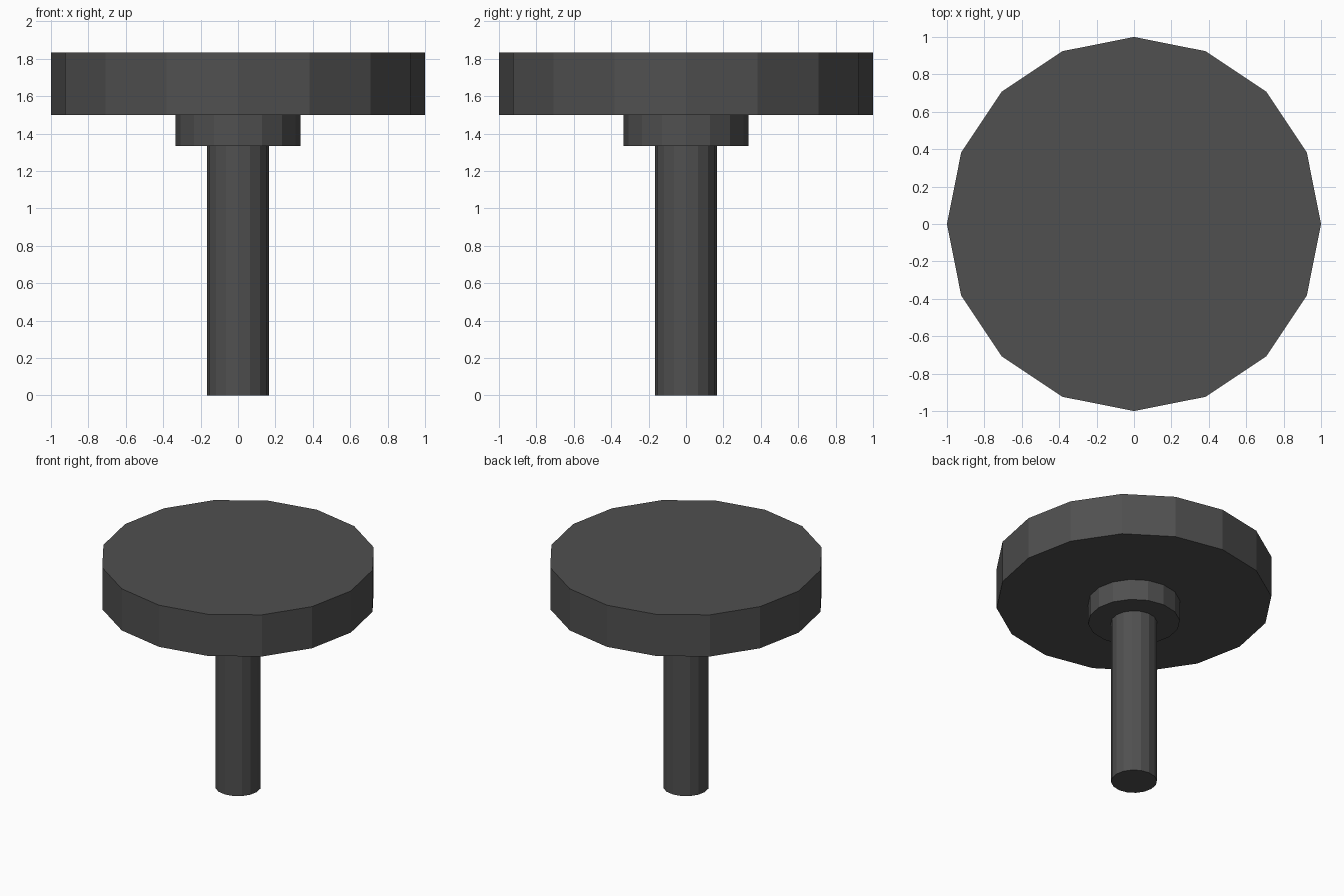
import bpy

if "Cube" in bpy.data.objects:
    bpy.data.objects.remove(bpy.data.objects["Cube"])

# single dark grey colour
grey = bpy.data.materials.new("dark grey")
grey.diffuse_color = (0.08, 0.08, 0.08, 1)
grey.use_nodes = True
grey.node_tree.nodes["Principled BSDF"].inputs["Base Color"].default_value = grey.diffuse_color


def disc(name, radius, z0, z1):
    bpy.ops.mesh.primitive_cylinder_add(
        vertices=16, radius=radius, depth=z1 - z0, location=(0, 0, (z0 + z1) / 2))
    ob = bpy.context.object
    ob.name = name
    ob.data.materials.append(grey)
    return ob


# stem, collar and wide top plate
disc("stem", 1 / 6, 0, 4 / 3)
disc("collar", 1 / 3, 4 / 3, 1.5)
disc("top_plate", 1.0, 1.5, 11 / 6)
